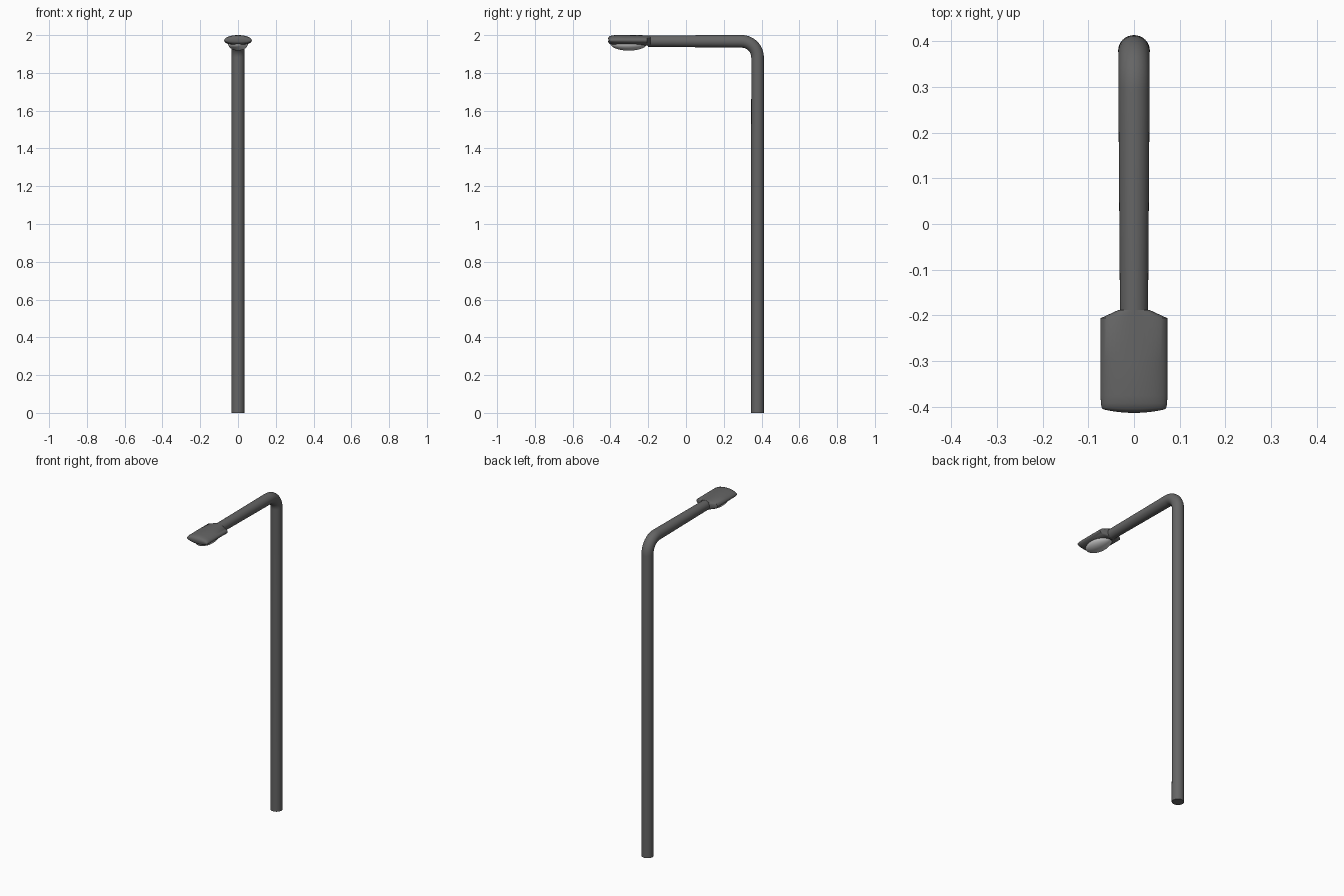
import bpy, bmesh, math
from mathutils import Vector

if "Cube" in bpy.data.objects:
    bpy.data.objects.remove(bpy.data.objects["Cube"])


def material(name, rgb):
    m = bpy.data.materials.new(name)
    m.diffuse_color = (*rgb, 1)
    m.use_nodes = True
    m.node_tree.nodes["Principled BSDF"].inputs["Base Color"].default_value = m.diffuse_color
    return m


def loft(name, rings, mat, angle=35):
    """Skin a list of equal-length closed rings and cap both ends."""
    bm = bmesh.new()
    loops = [[bm.verts.new(p) for p in ring] for ring in rings]
    n = len(loops[0])
    for a, b in zip(loops, loops[1:]):
        for i in range(n):
            j = (i + 1) % n
            bm.faces.new((a[i], a[j], b[j], b[i]))
    bm.faces.new(loops[0])
    bm.faces.new(loops[-1])
    bmesh.ops.recalc_face_normals(bm, faces=bm.faces)
    return finish(name, bm, mat, angle)


def finish(name, bm, mat, angle):
    me = bpy.data.meshes.new(name)
    bm.to_mesh(me)
    bm.free()
    me.materials.append(mat)
    ob = bpy.data.objects.new(name, me)
    bpy.context.collection.objects.link(ob)
    bpy.context.view_layer.objects.active = ob
    ob.select_set(True)
    bpy.ops.object.shade_smooth_by_angle(angle=math.radians(angle))
    ob.select_set(False)
    return ob


dark = material("dark_metal", (0.13, 0.13, 0.13))
glass = material("lamp_glass", (0.6, 0.6, 0.6))

# Bent pole: upright, quarter-circle bend, horizontal arm (y, z, tangent angle, radius)
BEND, PY, PZ = 0.085, 0.379, 1.967
stations = [(PY, 0, 0, 0.034)]
for k in range(11):
    t = math.pi / 2 * k / 10
    stations.append((PY - BEND + BEND * math.cos(t), PZ - BEND + BEND * math.sin(t), t, 0.0335))
stations.append((-0.20, 1.968, math.pi / 2, 0.030))

rings = []
for y, z, t, r in stations:
    side = Vector((0, math.cos(t), math.sin(t)))
    rings.append([Vector((0, y, z)) + r * (Vector((1.02, 0, 0)) * math.cos(a) + side * math.sin(a))
                  for a in (2 * math.pi * i / 32 for i in range(32))])
loft("pole_and_arm", rings, dark)


# Flattened lamp head: (y, half width, bottom z, top z), front edge bowed slightly
def head_ring(y, w, z0, z1, bow, n=40):
    zc = 1.972
    ring = []
    for i in range(n):
        a = 2 * math.pi * i / n
        s = math.sin(a)
        h = (z1 - zc) if s > 0 else (zc - z0)
        x = w * math.cos(a)
        ring.append((x, y + bow * (x / w) ** 2, zc + h * s))
    return ring


sections = [(-0.188, 0.034, 1.938, 1.999, 0), (-0.206, 0.073, 1.944, 1.999, 0),
            (-0.30, 0.073, 1.946, 2.0, 0), (-0.375, 0.073, 1.948, 2.0, 0),
            (-0.392, 0.0725, 1.950, 1.998, 0), (-0.404, 0.071, 1.954, 1.994, 0.003),
            (-0.410, 0.069, 1.959, 1.988, 0.006), (-0.413, 0.064, 1.965, 1.980, 0.007)]
loft("lamp_head", [head_ring(*s) for s in sections], dark, 40)

# Glass dome under the head
bm = bmesh.new()
bmesh.ops.create_uvsphere(bm, u_segments=40, v_segments=20, radius=1)
bmesh.ops.scale(bm, vec=(0.053, 0.097, 0.037), verts=bm.verts)
bmesh.ops.translate(bm, vec=(0, -0.303, 1.955), verts=bm.verts)
finish("lamp_glass_dome", bm, glass, 60)
